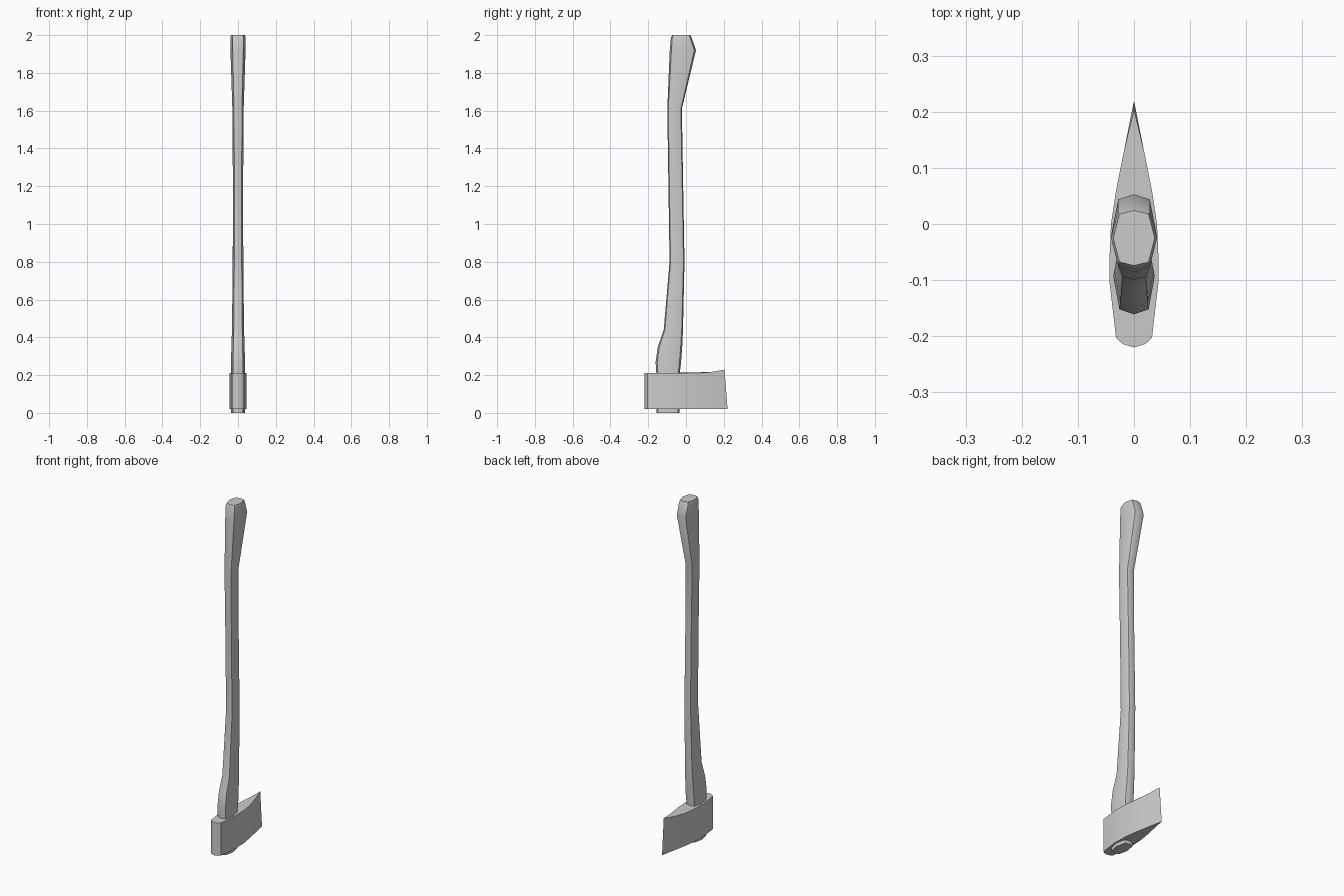
import bpy, bmesh, math

cube = bpy.data.objects.get("Cube")
if cube:
    bpy.data.objects.remove(cube)

grey = bpy.data.materials.new("plain grey")
grey.use_nodes = True
colour = (0.6, 0.6, 0.6, 1)
grey.diffuse_color = colour
grey.node_tree.nodes["Principled BSDF"].inputs["Base Color"].default_value = colour


def loft(name, rings, angle):
    """Join rings of points, listed bottom to top, into a closed solid."""
    bm = bmesh.new()
    loops = [[bm.verts.new(p) for p in ring] for ring in rings]
    n = len(loops[0])
    for low, high in zip(loops, loops[1:]):
        for i in range(n):
            j = (i + 1) % n
            bm.faces.new((low[i], low[j], high[j], high[i]))
    bm.faces.new(loops[0][::-1])
    bm.faces.new(loops[-1])
    bmesh.ops.recalc_face_normals(bm, faces=bm.faces)
    mesh = bpy.data.meshes.new(name)
    bm.to_mesh(mesh)
    bm.free()
    mesh.materials.append(grey)
    obj = bpy.data.objects.new(name, mesh)
    bpy.context.collection.objects.link(obj)
    bpy.ops.object.select_all(action="DESELECT")
    obj.select_set(True)
    bpy.context.view_layer.objects.active = obj
    bpy.ops.object.shade_smooth_by_angle(angle=math.radians(angle))
    return obj


# Handle: eight-sided oval sections as (height, front y, back y, half width)
sections = [
    (0.0, -0.157, -0.035, 0.036),
    (0.21, -0.157, -0.033, 0.036),
    (0.27, -0.161, -0.026, 0.037),
    (0.35, -0.149, -0.02, 0.035),
    (0.44, -0.118, -0.016, 0.032),
    (0.8, -0.087, -0.008, 0.028),
    (1.2, -0.093, -0.015, 0.027),
    (1.61, -0.099, -0.022, 0.03),
    (1.92, -0.086, 0.053, 0.04),
    (1.985, -0.08, 0.03, 0.041),
    (2.0, -0.074, 0.024, 0.037),
]
octagon = [(0, -1), (0.7, -0.87), (1, 0), (0.7, 0.87),
           (0, 1), (-0.7, 0.87), (-1, 0), (-0.7, -0.87)]
loft("handle", [[(w * u, (f + b) / 2 + v * (b - f) / 2, z) for u, v in octagon]
                for z, f, b, w in sections], 40)

# Axe head: half outline from poll to cutting edge as (half width, y, top height)
outline = [
    (0.02, -0.214, 0.21), (0.032, -0.203, 0.21), (0.044, -0.1, 0.21),
    (0.044, -0.07, 0.21), (0.041, 0.0, 0.21), (0.032, 0.06, 0.21),
    (0.018, 0.13, 0.216),
]
profile = [(0, -0.22, 0.21)] + outline + [(0, 0.22, 0.229)]
profile += [(-x, y, z) for x, y, z in reversed(outline)]
bottom = [(x, y, 0.02) for x, y, z in profile]
top = [(x, 0.204 if y > 0.2 else y, z) for x, y, z in profile]
loft("axe_head", [bottom, top], 35)
